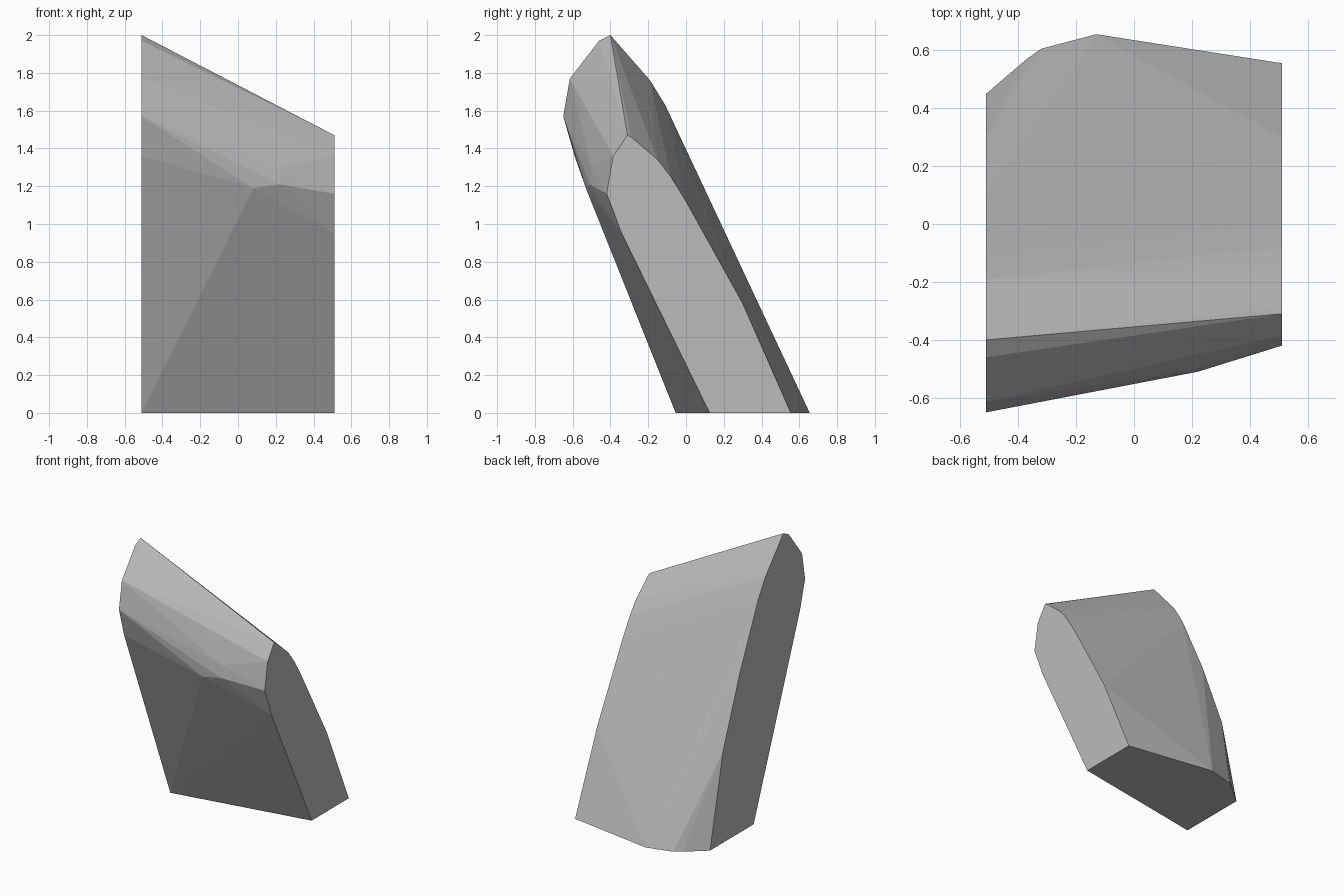
import bpy
import bmesh

# Remove the default object
default_object = bpy.data.objects.get("Cube")
if default_object:
    bpy.data.objects.remove(default_object, do_unlink=True)

HALF_WIDTH = 0.51


def make_material(name, colour):
    material = bpy.data.materials.new(name)
    material.use_nodes = True
    material.diffuse_color = colour
    shader = material.node_tree.nodes["Principled BSDF"]
    shader.inputs["Base Color"].default_value = colour
    return material


def side_profile(x, outline):
    """Place a (y, z) outline on the flat side at the given x."""
    return [(x, y, z) for y, z in outline]


def convex_solid(name, points, material):
    """Wrap the points in a faceted convex block."""
    mesh = bpy.data.meshes.new(name)
    bm = bmesh.new()
    for point in points:
        bm.verts.new(point)
    hull = bmesh.ops.convex_hull(bm, input=bm.verts)
    loose = {g for g in hull["geom_interior"] + hull["geom_unused"]
             if isinstance(g, bmesh.types.BMVert)}
    bmesh.ops.delete(bm, geom=list(loose), context="VERTS")
    # Merge the coplanar triangles on the flat sides and base
    bmesh.ops.dissolve_limit(bm, angle_limit=0.005, verts=bm.verts, edges=bm.edges)
    bmesh.ops.recalc_face_normals(bm, faces=bm.faces)
    for face in bm.faces:
        face.smooth = False
    bm.to_mesh(mesh)
    bm.free()
    mesh.materials.append(material)
    solid = bpy.data.objects.new(name, mesh)
    bpy.context.collection.objects.link(solid)
    return solid


# Tall flat side, from the front foot over the tip to the back foot
tall_side = side_profile(-HALF_WIDTH, [
    (-0.055, 0), (-0.59, 1.36), (-0.65, 1.57), (-0.615, 1.77), (-0.46, 1.97),
    (-0.4, 2), (-0.19, 1.76), (-0.11, 1.63), (0.1, 1.18), (0.3, 0.67), (0.45, 0)])

# Short flat side, in the same order
short_side = side_profile(HALF_WIDTH, [
    (0.125, 0), (-0.34, 0.95), (-0.42, 1.16), (-0.385, 1.36), (-0.31, 1.47),
    (-0.29, 1.46), (-0.15, 1.34), (-0.08, 1.25), (0, 1.12), (0.3, 0.58), (0.555, 0)])

# Rounded back corner of the base
base_corner = [(x, y, 0) for x, y in [(-0.37, 0.57), (-0.32, 0.605), (-0.13, 0.655)]]

# Worn facets on the front
front_chips = [(0.08, -0.53, 1.19), (0.22, -0.51, 1.21), (0.22, -0.5, 1.3),
               (0.28, -0.37, 0.95), (0.3, -0.31, 0.82)]

stone_grey = make_material("stone grey", (0.5, 0.5, 0.5, 1))
convex_solid("leaning_stone_slab",
             tall_side + short_side + base_corner + front_chips, stone_grey)
